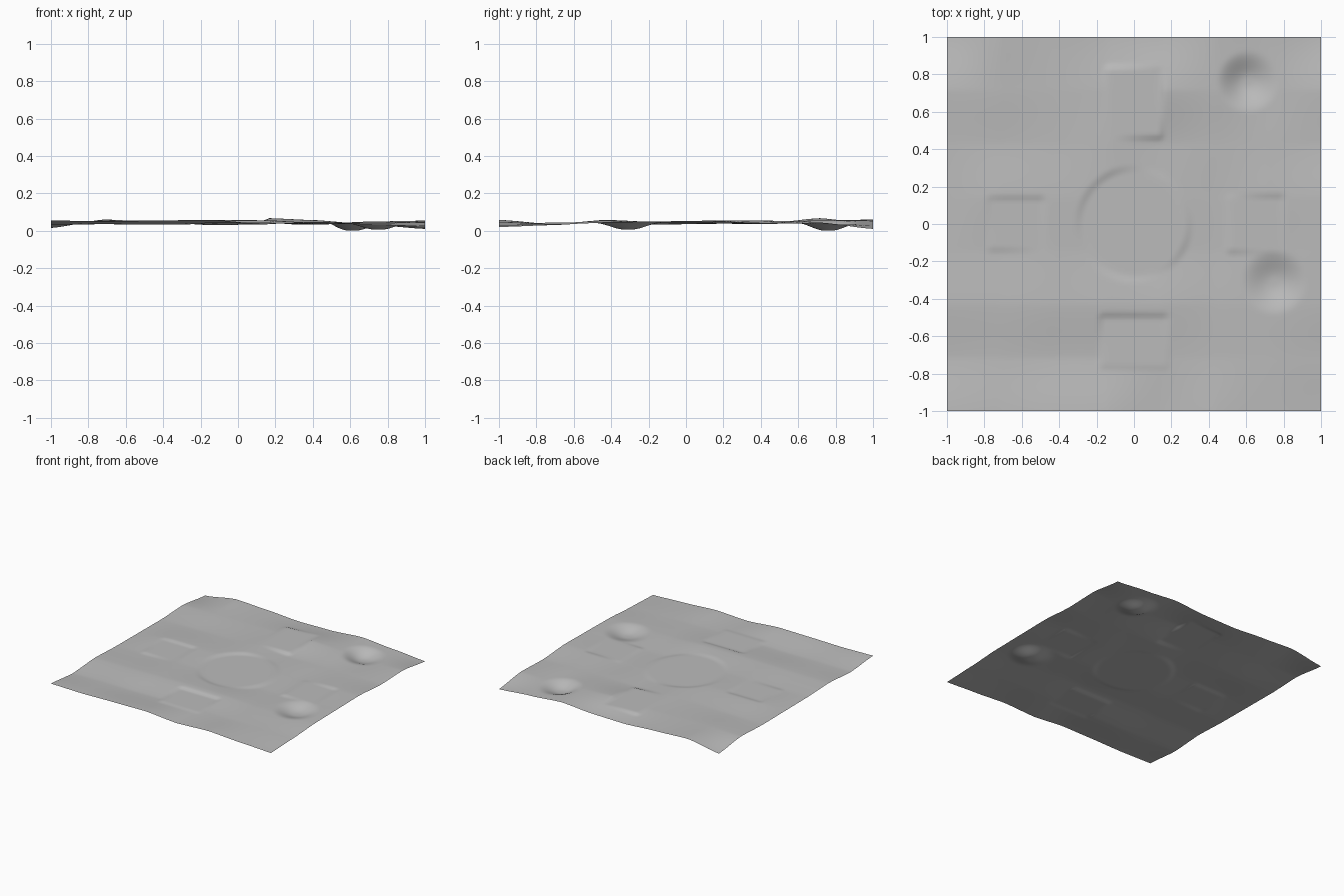
import bpy, bmesh, math

cube = bpy.data.objects.get("Cube")
if cube:
    bpy.data.objects.remove(cube, do_unlink=True)

# Coarse rolling heights in thousandths, rows from front to back
HILLS = [
    [55, 50, 55, 58, 36, 48, 32, 20],
    [32, 35, 32, 36, 40, 36, 35, 30],
    [50, 50, 54, 58, 56, 42, 42, 46],
    [40, 40, 48, 46, 36, 33, 42, 50],
    [38, 54, 54, 54, 42, 37, 50, 54],
    [36, 40, 45, 54, 38, 42, 42, 36],
    [47, 54, 50, 50, 68, 56, 36, 44],
    [15, 60, 47, 30, 34, 54, 32, 10],
]
# Levelled rectangles: centre x, centre y, half width, half depth, height
PADS = [
    (0.0, 0.65, 0.13, 0.17, 0.053),
    (0.0, -0.63, 0.16, 0.12, 0.043),
    (-0.63, 0.0, 0.13, 0.12, 0.046),
    (0.65, 0.0, 0.13, 0.13, 0.043),
]
# Round hollows: centre x, centre y, radius, floor height
PITS = [(0.75, -0.31, 0.18, 0.006), (0.61, 0.76, 0.17, 0.0)]
DISC_RADIUS, DISC_HEIGHT = 0.27, 0.044
CELLS = 120


def smooth(t):
    t = max(0.0, min(1.0, t))
    return t * t * (3 - 2 * t)


def mix(a, b, t):
    return a + (b - a) * t


def rolling(x, y):
    u, v = (x + 1) * 3.5, (y + 1) * 3.5
    i, j = max(0, min(6, int(u))), max(0, min(6, int(v)))
    s, t = mix(u - i, smooth(u - i), 0.5), mix(v - j, smooth(v - j), 0.5)
    low = mix(HILLS[j][i], HILLS[j][i + 1], s)
    high = mix(HILLS[j + 1][i], HILLS[j + 1][i + 1], s)
    return mix(low, high, t) / 1000


def height(x, y):
    z = rolling(x, y)
    # Round hollows
    for cx, cy, r, floor in PITS:
        z = mix(z, floor, smooth(1.1 * (1 - math.hypot(x - cx, y - cy) / r)))
    # Level pads with short banks
    for cx, cy, w, d, level in PADS:
        outside = math.hypot(max(abs(x - cx) - w, 0), max(abs(y - cy) - d, 0))
        z = mix(z, level, 1 - smooth(outside / 0.04))
    # Level central disc
    outside = math.hypot(x, y) - DISC_RADIUS
    return mix(z, DISC_HEIGHT, 1 - smooth(outside / 0.05))


# Terrain sheet
bm = bmesh.new()
bmesh.ops.create_grid(bm, x_segments=CELLS, y_segments=CELLS, size=1.0)
for v in bm.verts:
    v.co.z = height(v.co.x, v.co.y)
lowest = min(v.co.z for v in bm.verts)
for v in bm.verts:
    v.co.z -= lowest
for f in bm.faces:
    f.smooth = True
mesh = bpy.data.meshes.new("terrain")
bm.to_mesh(mesh)
bm.free()
terrain = bpy.data.objects.new("terrain", mesh)
bpy.context.collection.objects.link(terrain)

# Single grey surface
grey = bpy.data.materials.new("ground_grey")
grey.use_nodes = True
colour = (0.5, 0.5, 0.5, 1.0)
grey.diffuse_color = colour
shader = next(n for n in grey.node_tree.nodes if n.type == 'BSDF_PRINCIPLED')
shader.inputs["Base Color"].default_value = colour
mesh.materials.append(grey)
